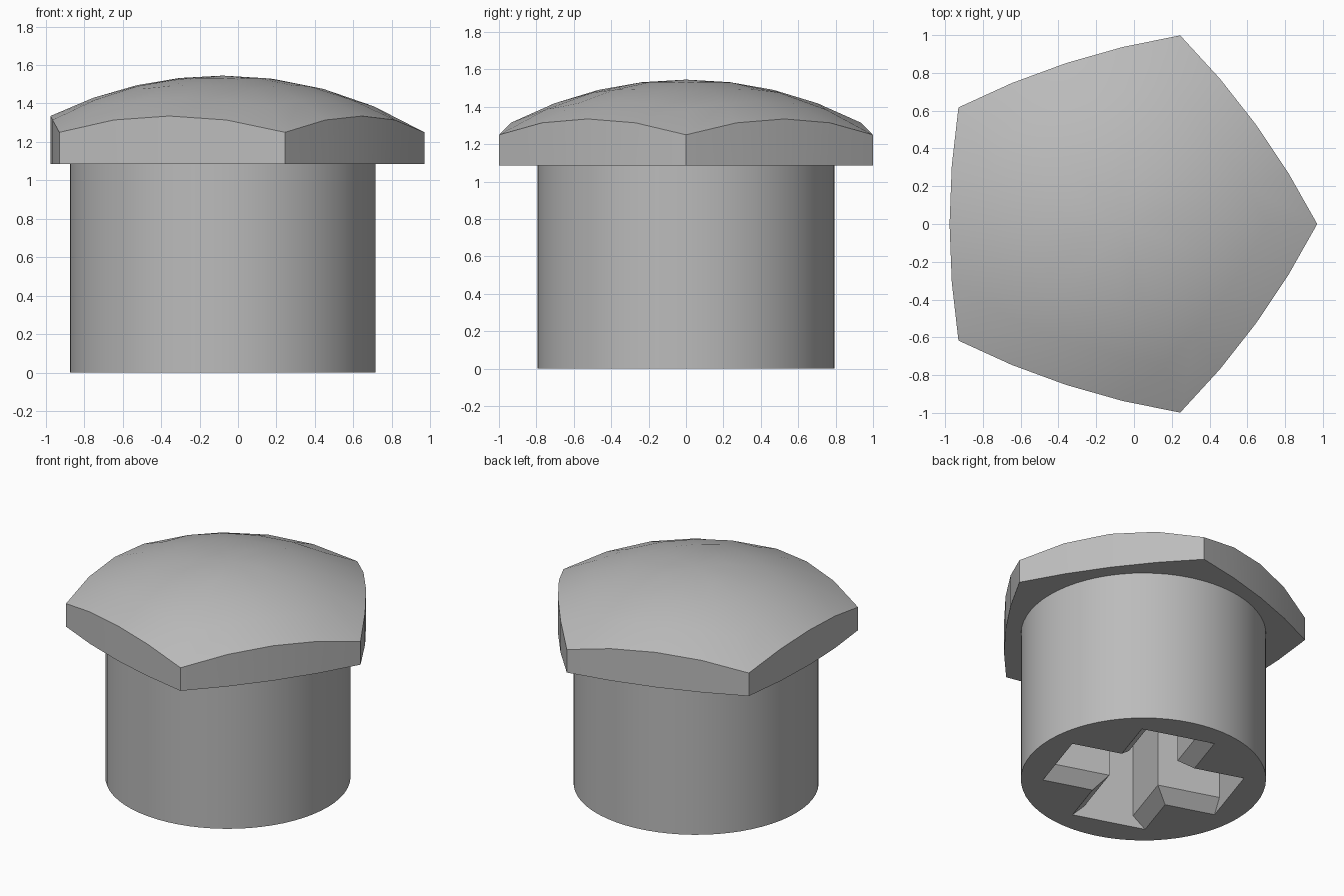
import bpy, bmesh
from math import sin, cos, pi, sqrt, radians
from mathutils import Vector, Matrix

cube = bpy.data.objects.get("Cube")
if cube:
    bpy.data.objects.remove(cube, do_unlink=True)

AXIS_X = -0.08          # the shaft axis sits a little right of centre
grey = bpy.data.materials.new("plain_grey")
grey.use_nodes = True
COLOUR = (0.5, 0.5, 0.5, 1)
grey.diffuse_color = COLOUR
grey.node_tree.nodes["Principled BSDF"].inputs["Base Color"].default_value = COLOUR


def finish(bm, name):
    """Turn a bmesh into a grey object with smooth curves and sharp edges."""
    bmesh.ops.recalc_face_normals(bm, faces=bm.faces)
    mesh = bpy.data.meshes.new(name)
    bm.to_mesh(mesh)
    bm.free()
    mesh.materials.append(grey)
    obj = bpy.data.objects.new(name, mesh)
    obj.location.x = AXIS_X
    bpy.context.collection.objects.link(obj)
    bpy.ops.object.select_all(action='DESELECT')
    obj.select_set(True)
    bpy.context.view_layer.objects.active = obj
    bpy.ops.object.shade_smooth_by_angle(angle=radians(30))


def ring(bm, points):
    return [bm.verts.new(p) for p in points]


def bridge(bm, a, b):
    n = len(a)
    for i in range(n):
        j = (i + 1) % n
        bm.faces.new((a[i], a[j], b[j], b[i]))


# Head: five bowed sides under a spherical dome
CORNER_R, BOW, STEPS, RINGS = 1.05, 0.047, 4, 4
HEAD_Z, APEX_Z, DOME_R = 1.085, 1.545, 2.016

outline = []
for side in range(5):
    a, b = (Vector((cos(t), sin(t))) * CORNER_R
            for t in (2 * pi * side / 5, 2 * pi * (side + 1) / 5))
    outward = (a + b).normalized()
    for s in range(STEPS):
        t = s / STEPS
        outline.append(a.lerp(b, t) + outward * BOW * 4 * t * (1 - t))


def on_dome(p):
    return (p.x, p.y, APEX_Z - DOME_R + sqrt(DOME_R ** 2 - p.length_squared))


bm = bmesh.new()
lower = ring(bm, [(p.x, p.y, HEAD_Z) for p in outline])
bm.faces.new(lower)
for k in range(RINGS, 0, -1):
    upper = ring(bm, [on_dome(p * k / RINGS) for p in outline])
    bridge(bm, lower, upper)
    lower = upper
apex = bm.verts.new((0, 0, APEX_Z))
for i, v in enumerate(lower):
    bm.faces.new((v, lower[(i + 1) % len(lower)], apex))
finish(bm, "domed_head")

# Shaft: round, with a cross-shaped recess in its foot
SHAFT_R, SEGMENTS, ARM = 0.795, 64, 0.6


def cross(half_width, z):
    points = []
    for k in range(4):
        turn = Matrix.Rotation(radians(72 + 90 * k), 3, 'Z')
        for x, y in ((ARM, -half_width), (ARM, half_width), (half_width, half_width)):
            points.append(turn @ Vector((x, y, z)))
    return points


def circle(z):
    return [(SHAFT_R * cos(2 * pi * i / SEGMENTS), SHAFT_R * sin(2 * pi * i / SEGMENTS), z)
            for i in range(SEGMENTS)]


bm = bmesh.new()
foot, top = ring(bm, circle(0)), ring(bm, circle(HEAD_Z + 0.05))
bridge(bm, foot, top)
bm.faces.new(top)
# Recess mouth, sloped lead-in and straight socket
mouth, throat, end = (ring(bm, cross(w, z)) for w, z in ((0.254, 0), (0.17, 0.084), (0.17, 0.9)))
bridge(bm, mouth, throat)
bridge(bm, throat, end)
bm.faces.new(end)
rim = [e for e in bm.edges if all(v.co.z == 0 for v in e.verts)]
bmesh.ops.triangle_fill(bm, use_beauty=True, edges=rim)
finish(bm, "socketed_shaft")
